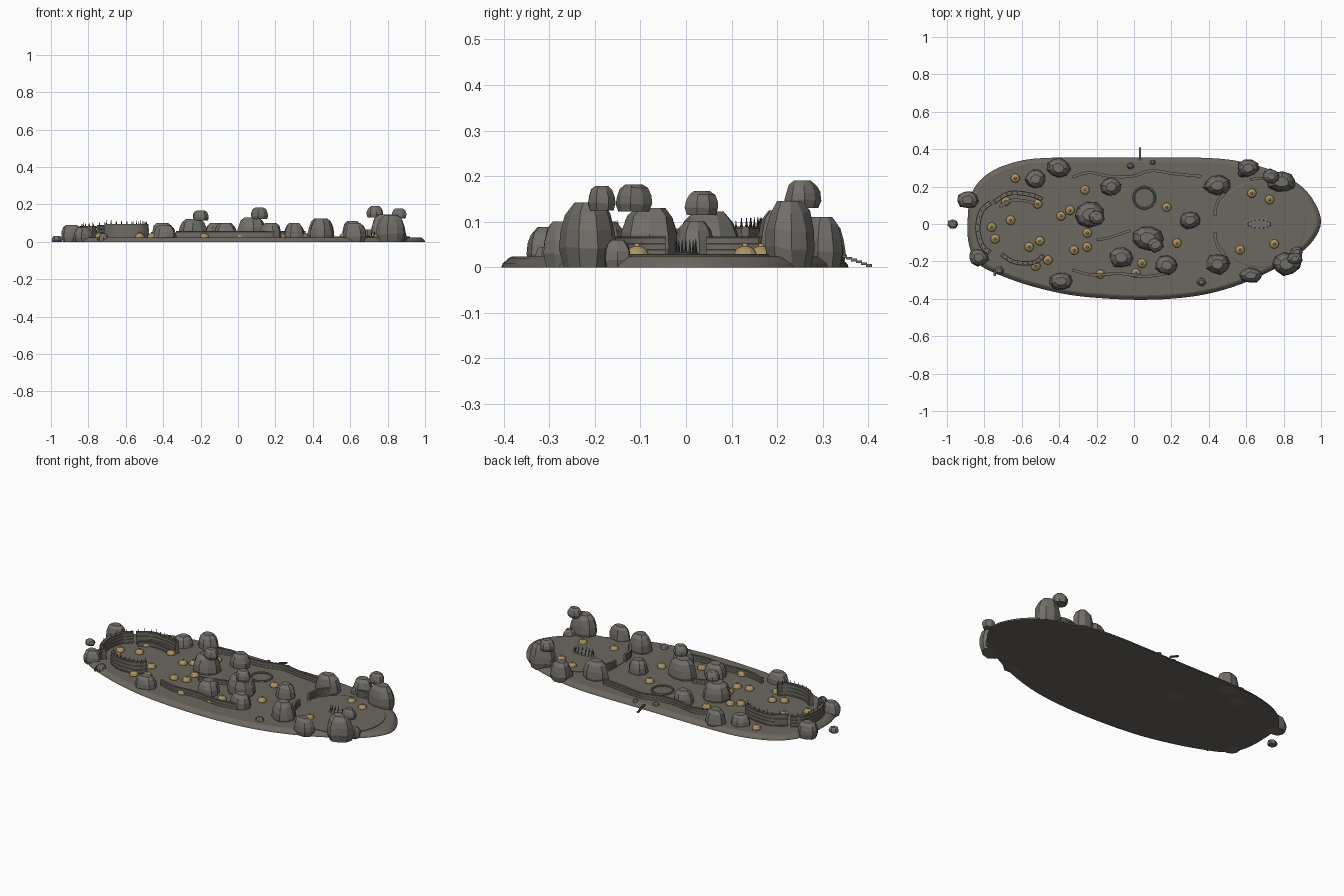
import bpy, bmesh, math, random
from mathutils import Vector

if "Cube" in bpy.data.objects:
    bpy.data.objects.remove(bpy.data.objects["Cube"])
random.seed(7)

def material(name, c):
    m = bpy.data.materials.new(name)
    m.diffuse_color = (*c, 1)
    m.use_nodes = True
    m.node_tree.nodes["Principled BSDF"].inputs["Base Color"].default_value = m.diffuse_color
    return m

GROUND = material("ground", (0.15, 0.135, 0.115))
ROCK = material("rock", (0.17, 0.16, 0.145))
WALL = material("wall", (0.16, 0.145, 0.125))
GOLD = material("gold", (0.42, 0.30, 0.12))
IRON = material("iron", (0.06, 0.06, 0.06))

def finish(bm, name, mat):
    bmesh.ops.recalc_face_normals(bm, faces=bm.faces)
    me = bpy.data.meshes.new(name)
    bm.to_mesh(me)
    bm.free()
    ob = bpy.data.objects.new(name, me)
    bpy.context.collection.objects.link(ob)
    me.materials.append(mat)
    return ob

def spline(pts, closed=False, n=5):
    """Catmull-Rom curve through 2D points"""
    P = [Vector(p) for p in pts]
    P = [P[-1]] + P + P[:2] if closed else [P[0]] + P + [P[-1]]
    out = []
    for a, b, c, d in zip(P, P[1:], P[2:], P[3:]):
        for i in range(n):
            t = i / n
            out.append(0.5 * (2*b + (c-a)*t + (2*a-5*b+4*c-d)*t*t + (3*b-a-3*c+d)*t**3))
    return out if closed else out + [P[-2]]

def loft(bm, rings, cyclic=True):
    """Skin a list of closed rings of coordinates and cap both ends"""
    R = [[bm.verts.new(v) for v in r] for r in rings]
    n = len(R[0])
    for a, b in zip(R, R[1:]):
        for i in range(n):
            bm.faces.new((a[i], a[(i+1) % n], b[(i+1) % n], b[i]))
    bm.faces.new(R[0][::-1])
    bm.faces.new(R[-1])

def slab(name, outline, levels, mat):
    """Levels are (inset, z)"""
    bm = bmesh.new()
    n = len(outline)
    rings = []
    for inset, z in levels:
        ring = []
        for i, p in enumerate(outline):
            t = (outline[(i+1) % n] - outline[i-1]).normalized()
            q = p + Vector((-t.y, t.x)) * inset
            ring.append((q.x, q.y, z))
        rings.append(ring)
    loft(bm, rings)
    return finish(bm, name, mat)

# Base island with a sloped rim
shore = spline([(1, .01), (.95, .14), (.85, .235), (.7, .3), (.45, .35), (0, .355), (-.42, .355),
                (-.62, .335), (-.78, .27), (-.87, .16), (-.89, 0), (-.88, -.12), (-.83, -.215),
                (-.7, -.28), (-.52, -.34), (-.3, -.385), (0, -.405), (.25, -.395), (.45, -.36),
                (.65, -.29), (.82, -.2), (.94, -.11)], True)
slab("island_base", shore, [(0, 0), (.003, .008), (.016, .02), (.024, .024)], GROUND)

# Low arena floor at the right end
arena = [Vector((.675 + .245*math.cos(a*math.tau/40), .235*math.sin(a*math.tau/40))) for a in range(40)]
slab("arena_floor", arena, [(0, .01), (0, .027), (.008, .029)], GROUND)

# Faceted boulders: x, y, radius x, radius y, bottom, top
def boulder(x, y, rx, ry, z0, z1, name="boulder", k=9):
    bm = bmesh.new()
    jit = [random.uniform(.9, 1.08) for _ in range(k)]
    ph = random.uniform(0, 6)
    rings = []
    for s, h in [(.86, 0), (1, .3), (.95, .58), (.78, .85), (.48, 1)]:
        ring = []
        for i in range(k):
            a = ph + math.tau*i/k
            r = s * jit[i] * random.uniform(.96, 1.04)
            dz = random.uniform(-.05, .03) if 0 < h < 1 else 0
            ring.append((x + rx*r*math.cos(a), y + ry*r*math.sin(a), z0 + (z1-z0)*(h+dz)))
        rings.append(ring)
    loft(bm, rings)
    return finish(bm, name, ROCK)

for x, y, rx, ry, h in [
        (-.89, .13, .062, .05, .09), (-.83, -.18, .055, .047, .075), (-.39, -.305, .06, .048, .088),
        (-.525, .24, .055, .05, .08), (-.405, .3, .062, .055, .1), (-.12, .2, .055, .052, .1),
        (-.235, .05, .08, .07, .122), (.075, -.075, .082, .065, .13), (-.07, -.18, .065, .055, .1),
        (.175, -.22, .064, .054, .1), (.3, .02, .055, .048, .1), (.445, .205, .072, .055, .125),
        (.61, .3, .06, .05, .11), (.79, .225, .08, .058, .145), (.445, -.215, .066, .055, .125),
        (.625, -.275, .062, .04, .1), (.815, -.215, .08, .06, .142)]:
    boulder(x, y, rx, ry, 0, h)
for x, y, r, h in [(-.97, 0, .03, .03), (-.72, -.25, .027, .045), (.36, -.31, .026, .045),
                   (-.02, .31, .02, .04), (.1, .33, .017, .033), (.58, .27, .027, .06),
                   (.87, -.15, .035, .06)]:
    boulder(x, y, r, r*.9, 0, h, "small_boulder", 7)
# Capstones balanced on the larger boulders
for x, y, r, z0, z1 in [(-.2, .035, .046, .115, .167), (.115, -.115, .045, .122, .182),
                        (.735, .255, .046, .13, .19), (.86, -.185, .04, .125, .178)]:
    boulder(x, y, r, r*.85, z0, z1, "capstone", 8)

# Layered stone walls along curves
def wall(name, pts, w, z0, z1, tiers, step=0):
    path = spline(pts)
    n = len(path)
    h = (z1 - z0) / tiers
    prof = []
    for t in range(tiers):
        half = w/2 - step*t
        prof += [(half, z0 + t*h), (half, z0 + (t+.75)*h), (half - w*.1, z0 + (t+.78)*h),
                 (half - w*.1, z0 + (t+1)*h)]
    prof += [(-a, z) for a, z in reversed(prof)]
    rings = []
    for i, p in enumerate(path):
        t = (path[min(i+1, n-1)] - path[max(i-1, 0)]).normalized()
        rings.append([(p.x - t.y*o, p.y + t.x*o, z) for o, z in prof])
    bm = bmesh.new()
    loft(bm, rings)
    finish(bm, name, WALL)
    return path

fort = [
    wall("fort_wall_west", [(-.765, .115), (-.815, .07), (-.835, -.02), (-.815, -.11), (-.77, -.155)], .03, .015, .085, 4, .001),
    wall("fort_wall_north", [(-.75, .115), (-.68, .16), (-.61, .165), (-.53, .15), (-.49, .13)], .026, .015, .09, 4, .001),
    wall("fort_wall_south", [(-.71, -.16), (-.65, -.2), (-.58, -.21), (-.52, -.2), (-.485, -.165)], .026, .015, .095, 4, .001)]
wall("fort_bench", [(-.72, .09), (-.66, .125), (-.59, .125), (-.53, .11)], .016, .015, .05, 2)
wall("long_wall_front", [(-.33, -.245), (-.22, -.272), (-.08, -.265), (.06, -.28), (.19, -.262)], .015, .015, .057, 3)
wall("long_wall_back", [(-.33, .25), (-.24, .275), (-.13, .255), (-.01, .255), (.09, .285), (.22, .268), (.36, .255)], .015, .015, .057, 3)
wall("middle_wall", [(-.2, -.085), (-.14, -.075), (-.08, -.055), (-.02, -.035)], .014, .015, .05, 3)
for s in (1, -1):
    wall("arena_wall", [(.432, s*.045), (.437, s*.09), (.455, s*.13), (.485, s*.165)], .016, .015, .068, 4)
wall("arena_wall_north", [(.62, .235), (.67, .245), (.72, .235)], .014, .015, .065, 4)

# Iron spikes
def spike(bm, x, y, z, h, r=.0035):
    base = [bm.verts.new((x + r*math.cos(i*math.pi/2), y + r*math.sin(i*math.pi/2), z)) for i in range(4)]
    tip = bm.verts.new((x, y, z + h))
    bm.faces.new(base[::-1])
    for i in range(4):
        bm.faces.new((base[i], base[(i+1) % 4], tip))

bm = bmesh.new()
for path, z in zip(fort, (.08, .087, .092)):
    for p in path[1:-1:2]:
        spike(bm, p.x, p.y, z, .025)
finish(bm, "fort_spikes", IRON)
bm = bmesh.new()
for i in range(16):
    a = math.tau*i/16
    spike(bm, .67 + .062*math.cos(a), .022*math.sin(a), .028, .035)
finish(bm, "pit_spikes", IRON)
pit = [Vector((.67 + .075*math.cos(a*math.tau/28), .03*math.sin(a*math.tau/28))) for a in range(28)]
slab("spike_pit", pit, [(0, .02), (0, .031), (.006, .032)], ROCK)

# Stone ring in the middle
bpy.ops.mesh.primitive_torus_add(major_radius=.057, minor_radius=.006, major_segments=24,
                                 minor_segments=6, location=(.055, .14, .027))
ring = bpy.context.object
ring.name = "stone_ring"
ring.data.materials.append(WALL)

# Golden mounds, with a small knob on top
for x, y in [(-.635, .245), (-.685, .122), (-.515, .107), (-.66, .02), (-.76, -.017), (-.742, -.08),
             (-.56, -.123), (-.503, -.091), (-.525, -.225), (-.46, -.193), (-.39, .043), (-.342, .073),
             (-.262, .182), (-.25, -.048), (-.25, -.123), (-.32, -.14), (-.18, -.268), (.01, -.262),
             (.043, -.21), (.23, -.102), (.175, .09), (.63, .165), (.725, .13), (.567, -.138), (.75, -.107)]:
    bm = bmesh.new()
    loft(bm, [[(x + r*math.cos(i*math.pi/6), y + r*math.sin(i*math.pi/6), z) for i in range(12)]
              for r, z in [(.024, .018), (.025, .029), (.021, .038), (.013, .044), (.007, .046), (.005, .052)]])
    finish(bm, "gold_mound", GOLD)

# Narrow steps down the back and a plank at the front left
def block(name, x, y, sx, sy, z0, z1, mat):
    bm = bmesh.new()
    loft(bm, [[(x+a*sx/2, y+b*sy/2, z) for a, b in ((-1, -1), (1, -1), (1, 1), (-1, 1))] for z in (z0, z1)])
    return finish(bm, name, mat)

for i in range(6):
    block("back_step", .032, .347 + i*.011, .012, .013, .021 - i*.004, .027 - i*.004, WALL)
for i in range(3):
    block("front_step", -.745, -.252 - i*.01, .012, .012, .016 - i*.005, .026 - i*.005, WALL)
